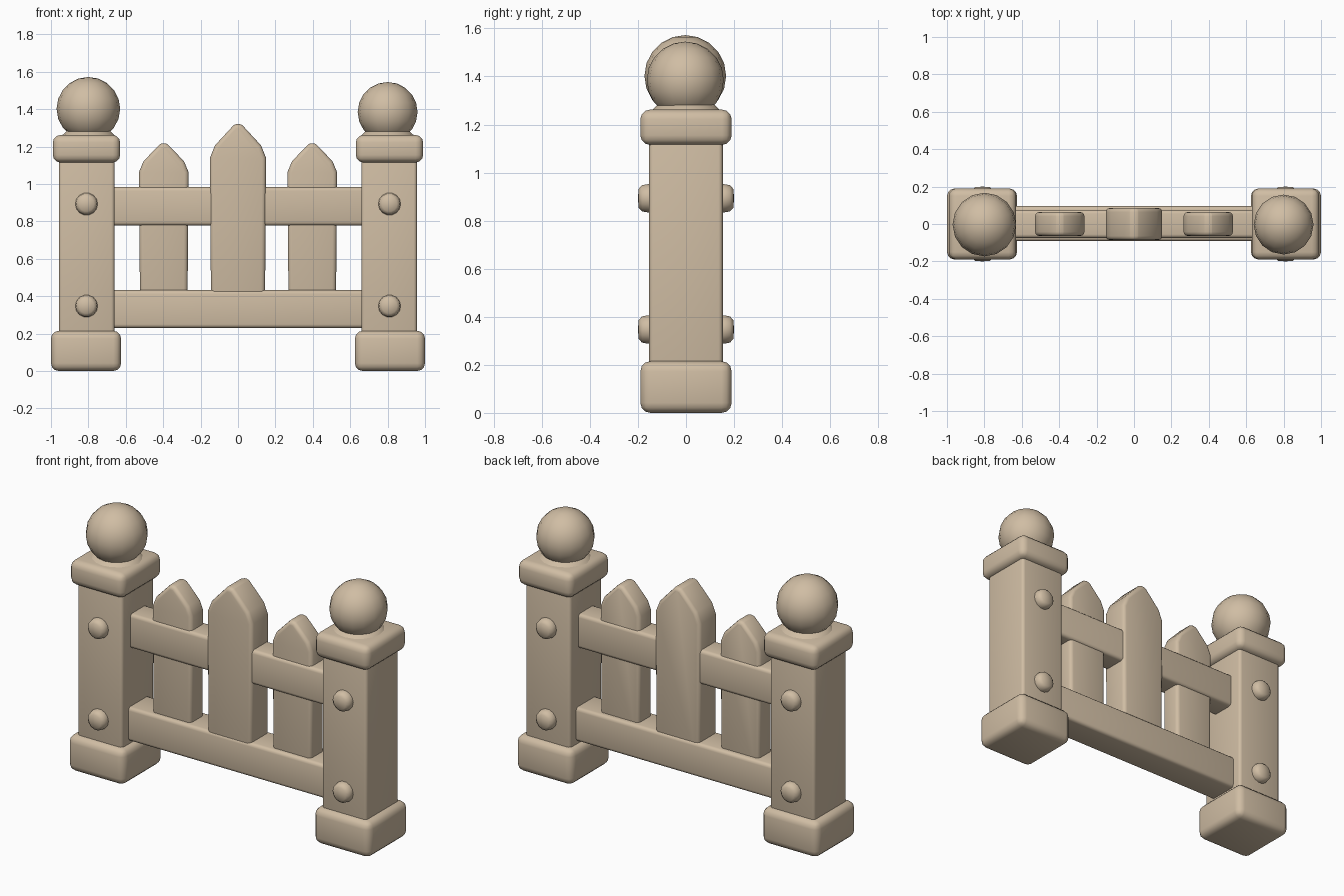
import bpy, bmesh, math
from mathutils import Matrix

cube = bpy.data.objects.get("Cube")
if cube:
    bpy.data.objects.remove(cube, do_unlink=True)

stone = bpy.data.materials.new("beige_stone")
stone.use_nodes = True
COLOUR = (0.63, 0.51, 0.37, 1)
stone.diffuse_color = COLOUR
bsdf = stone.node_tree.nodes["Principled BSDF"]
bsdf.inputs["Base Color"].default_value = COLOUR
bsdf.inputs["Roughness"].default_value = 0.8


def finish(name, bm, bevel=0.0, segments=3):
    """Turn a bmesh into a smooth object with softly rounded edges."""
    bmesh.ops.recalc_face_normals(bm, faces=bm.faces)
    mesh = bpy.data.meshes.new(name)
    bm.to_mesh(mesh)
    bm.free()
    mesh.materials.append(stone)
    obj = bpy.data.objects.new(name, mesh)
    bpy.context.collection.objects.link(obj)
    bpy.ops.object.select_all(action='DESELECT')
    obj.select_set(True)
    bpy.context.view_layer.objects.active = obj
    if bevel:
        mod = obj.modifiers.new("rounded_edges", 'BEVEL')
        mod.width = bevel
        mod.segments = segments
        mod.limit_method = 'ANGLE'
        mod.angle_limit = math.radians(25)
        bpy.ops.object.modifier_apply(modifier=mod.name)
    bpy.ops.object.shade_smooth_by_angle(angle=math.radians(50))
    return obj


def block(name, x, y, z, bevel):
    """Rounded box between (low, high) pairs on each axis."""
    bm = bmesh.new()
    bmesh.ops.create_cube(bm, size=1)
    for v in bm.verts:
        v.co = [sum(r) / 2 + c * (r[1] - r[0]) for r, c in zip((x, y, z), v.co)]
    return finish(name, bm, bevel)


def picket(name, cx, half, depth, bottom, shoulder, peak):
    """Board with a pointed, slightly bulging top."""
    rise = peak - shoulder
    right = [(half * 0.96, bottom), (half, shoulder),
             (half * 0.82, shoulder + rise * 0.36), (half * 0.16, peak - rise * 0.06)]
    left = [(-x, z) for x, z in reversed(right)]
    bm = bmesh.new()
    verts = [bm.verts.new((cx + x, -depth, z)) for x, z in right + [(0, peak)] + left]
    face = bm.faces.new(verts)
    ext = bmesh.ops.extrude_face_region(bm, geom=[face])
    moved = [g for g in ext["geom"] if isinstance(g, bmesh.types.BMVert)]
    bmesh.ops.translate(bm, verts=moved, vec=(0, 2 * depth, 0))
    return finish(name, bm, 0.022)


def lathe(name, centre, profile, sides, axis='Z'):
    """Revolve (radius, height) points about an axis."""
    bm = bmesh.new()
    verts = [bm.verts.new((r, 0, h)) for r, h in profile]
    edges = [bm.edges.new(pair) for pair in zip(verts, verts[1:])]
    bmesh.ops.spin(bm, geom=verts + edges, cent=(0, 0, 0), axis=(0, 0, 1),
                   angle=2 * math.pi, steps=sides)
    bmesh.ops.remove_doubles(bm, verts=bm.verts, dist=0.0005)
    turn = Matrix.Rotation(math.pi / 2, 4, 'X') if axis == 'Y' else Matrix()
    bmesh.ops.transform(bm, matrix=Matrix.Translation(centre) @ turn, verts=bm.verts)
    return finish(name, bm)


# Gate posts, with a slightly larger ball on the right one
for side, s, radius in (("right", -1, 0.17), ("left", 1, 0.16)):
    def span(a, b):
        return tuple(sorted((s * a, s * b)))
    block(side + "_post_base", span(0.625, 1.0), (-0.19, 0.19), (0, 0.215), 0.042)
    block(side + "_post_shaft", span(0.66, 0.957), (-0.153, 0.153), (0.1, 1.2), 0.018)
    block(side + "_post_cap", span(0.63, 0.99), (-0.19, 0.19), (1.115, 1.262), 0.04)
    # Neck flaring onto the cap
    lathe(side + "_post_neck", (s * 0.8, 0, 1.25),
          [(0.155, 0), (0.135, 0.015), (0.115, 0.035), (0, 0.05)], 16)
    # Ball finial
    steps = 10
    arc = [(radius * math.sin(math.pi * i / steps), -radius * math.cos(math.pi * i / steps))
           for i in range(steps + 1)]
    lathe(side + "_post_ball", (s * 0.8, -0.003, 1.572 - radius if s < 0 else 1.545 - radius),
          arc, 16)
    # Bolt heads on front and back
    knob = [(0, -0.2), (0.04, -0.197), (0.056, -0.183), (0.06, -0.16),
            (0.06, 0.16), (0.056, 0.183), (0.04, 0.197), (0, 0.2)]
    for level, z in (("upper", 0.893), ("lower", 0.347)):
        lathe(f"{side}_{level}_bolt", (s * 0.81, 0, z), knob, 14, 'Y')

# Cross rails
block("upper_rail", (-0.7, 0.7), (-0.075, 0.075), (0.778, 0.983), 0.02)
block("lower_rail", (-0.7, 0.7), (-0.092, 0.096), (0.23, 0.432), 0.02)

# Pickets
picket("middle_picket", 0, 0.15, 0.086, 0.3, 1.14, 1.325)
for side, s in (("right", -1), ("left", 1)):
    picket(side + "_picket", s * 0.397, 0.132, 0.064, 0.3, 1.065, 1.222)
